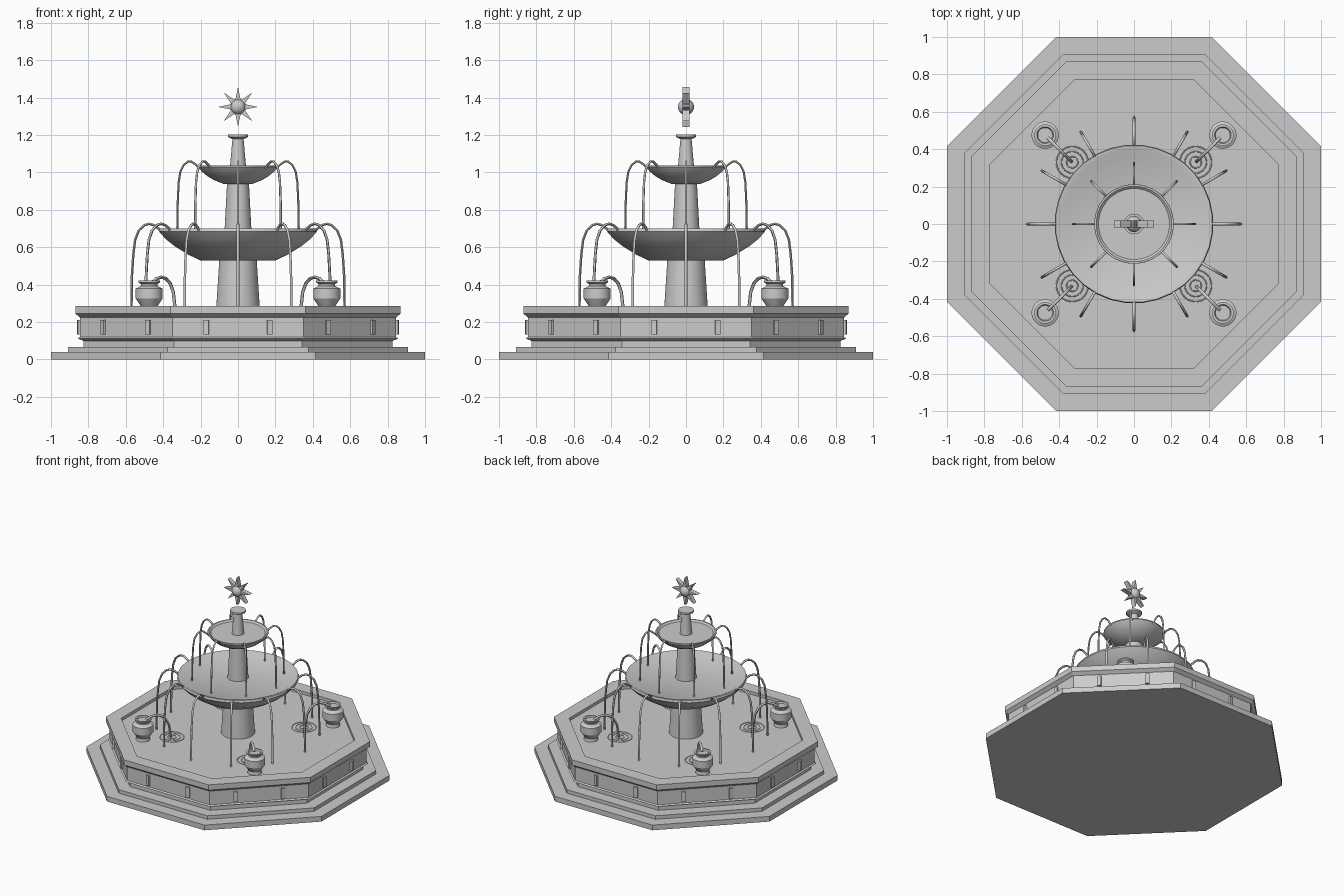
import bpy, bmesh, math
from mathutils import Vector, Matrix

if "Cube" in bpy.data.objects:
    bpy.data.objects.remove(bpy.data.objects["Cube"])

stone = bpy.data.materials.new("grey_stone")
stone.diffuse_color = (0.6, 0.6, 0.6, 1)
stone.use_nodes = True
stone.node_tree.nodes["Principled BSDF"].inputs["Base Color"].default_value = stone.diffuse_color


def finish(name, bm, smooth=None):
    bmesh.ops.recalc_face_normals(bm, faces=bm.faces)
    me = bpy.data.meshes.new(name)
    bm.to_mesh(me)
    bm.free()
    me.materials.append(stone)
    ob = bpy.data.objects.new(name, me)
    bpy.context.collection.objects.link(ob)
    if smooth:
        bpy.ops.object.select_all(action='DESELECT')
        ob.select_set(True)
        bpy.context.view_layer.objects.active = ob
        bpy.ops.object.shade_smooth_by_angle(angle=math.radians(smooth))
    return ob


def lathe(name, profile, sides=32, at=(0, 0), smooth=30):
    """Closed solid of revolution from (radius, z) points, bottom to top."""
    bm = bmesh.new()
    rings = []
    for r, z in profile:
        rings.append([bm.verts.new((at[0] + r * math.cos(a), at[1] + r * math.sin(a), z))
                      for a in (2 * math.pi * (i + 0.5) / sides for i in range(sides))])
    for lo, hi in zip(rings, rings[1:]):
        for i in range(sides):
            j = (i + 1) % sides
            bm.faces.new((lo[i], lo[j], hi[j], hi[i]))
    bm.faces.new(rings[0][::-1])
    bm.faces.new(rings[-1])
    return finish(name, bm, smooth)


def octagon(name, profile):
    k = 1 / math.cos(math.pi / 8)
    return lathe(name, [(r * k, z) for r, z in profile], 8, smooth=None)


def jet(name, path, angle, radius=0.0075, sides=6):
    """Tube along (distance, z) points in the vertical plane at the given angle."""
    out = Vector((math.cos(angle), math.sin(angle), 0))
    side = Vector((-out.y, out.x, 0))
    pts = [out * r + Vector((0, 0, z)) for r, z in path]
    bm = bmesh.new()
    rings = []
    for i, p in enumerate(pts):
        t = (pts[min(i + 1, len(pts) - 1)] - pts[max(i - 1, 0)]).normalized()
        up = t.cross(side)
        rings.append([bm.verts.new(p + radius * (side * math.cos(a) + up * math.sin(a)))
                      for a in (2 * math.pi * k / sides for k in range(sides))])
    for lo, hi in zip(rings, rings[1:]):
        for i in range(sides):
            j = (i + 1) % sides
            bm.faces.new((lo[i], lo[j], hi[j], hi[i]))
    bm.faces.new(rings[0])
    bm.faces.new(rings[-1])
    return finish(name, bm, 60)


WATER = 0.262

# Stepped octagonal base and basin wall with a raised rim
octagon("lower_step", [(1.0, 0), (1.0, 0.04)])
octagon("upper_step", [(0.91, 0.04), (0.91, 0.067)])
octagon("basin", [(0.825, 0.067), (0.825, 0.098), (0.857, 0.112), (0.846, 0.12), (0.846, 0.225),
                  (0.87, 0.245), (0.87, 0.285), (0.77, 0.285), (0.77, WATER)])

# Sixteen small blocks around the wall
for i in range(16):
    a = (i + 0.5) * math.pi / 8
    bm = bmesh.new()
    m = (Matrix.Rotation(a, 4, 'Z') @ Matrix.Translation((0.85, 0, 0.171))
         @ Matrix.Diagonal((0.05, 0.028, 0.078, 1)))
    bmesh.ops.create_cube(bm, size=1, matrix=m)
    finish("wall_block", bm)

# Columns
lathe("lower_column", [(0.118, WATER), (0.1, 0.54)])
lathe("middle_column", [(0.073, 0.675), (0.059, 0.94)])
lathe("top_column", [(0.044, 1.02), (0.03, 1.178), (0.055, 1.19), (0.055, 1.203), (0.045, 1.203)])

# Bowls
lathe("large_bowl", [(0.2, 0.528), (0.27, 0.562), (0.34, 0.605), (0.39, 0.645), (0.425, 0.685),
                     (0.42, 0.7), (0.405, 0.7), (0.375, 0.684)])
lathe("small_bowl", [(0.075, 0.937), (0.125, 0.957), (0.165, 0.98), (0.195, 1.005), (0.213, 1.028),
                     (0.212, 1.036), (0.202, 1.036), (0.19, 1.025)])

# Arching water jets
low_path = [(0.405, 0.675), (0.425, 0.7), (0.45, 0.718), (0.475, 0.725), (0.5, 0.718), (0.53, 0.69),
            (0.55, 0.64), (0.56, 0.56), (0.567, 0.45), (0.57, WATER)]
high_path = [(0.205, 1.02), (0.225, 1.042), (0.25, 1.058), (0.268, 1.058), (0.29, 1.04),
             (0.308, 1.005), (0.317, 0.95), (0.322, 0.85), (0.325, 0.685)]
for i in range(12):
    jet("lower_jet", low_path, i * math.pi / 6)
for i in range(8):
    jet("upper_jet", high_path, i * math.pi / 4, 0.0065)

# Four pots, each with a jet and ripples
pot = [(0.05, WATER), (0.046, 0.285), (0.073, 0.325), (0.073, 0.378), (0.045, 0.393),
       (0.045, 0.403), (0.058, 0.412), (0.058, 0.421), (0.045, 0.421), (0.04, 0.41)]
pot_path = [(0.46, 0.41), (0.435, 0.432), (0.41, 0.44), (0.385, 0.432), (0.362, 0.405),
            (0.346, 0.36), (0.335, WATER)]
for i in range(4):
    a = math.pi / 4 + i * math.pi / 2
    c, s = math.copysign(1, math.cos(a)), math.copysign(1, math.sin(a))
    lathe("pot", pot, 20, (0.475 * c, 0.475 * s))
    jet("pot_jet", [(r * math.sqrt(2), z) for r, z in pot_path], a, 0.009)
    for r in (0.03, 0.058, 0.085):
        bpy.ops.mesh.primitive_torus_add(location=(0.33 * c, 0.33 * s, WATER), major_radius=r,
                                         minor_radius=0.003, major_segments=24, minor_segments=6)
        bpy.context.object.name = "ripple"
        bpy.context.object.data.materials.append(stone)

# Star finial: extruded eight-point star with a round centre
bm = bmesh.new()
star = []
for i in range(16):
    r = 0.038 if i % 2 else 0.107
    a = i * math.pi / 8
    star.append(bm.verts.new((r * math.cos(a), -0.018, 1.35 + r * math.sin(a))))
face = bm.faces.new(star)
ext = bmesh.ops.extrude_face_region(bm, geom=[face])
bmesh.ops.translate(bm, vec=(0, 0.036, 0),
                    verts=[v for v in ext["geom"] if isinstance(v, bmesh.types.BMVert)])
finish("star_rays", bm)
bm = bmesh.new()
bmesh.ops.create_uvsphere(bm, u_segments=20, v_segments=12, radius=0.043,
                          matrix=Matrix.Translation((0, 0, 1.35)))
finish("star_centre", bm, 40)
